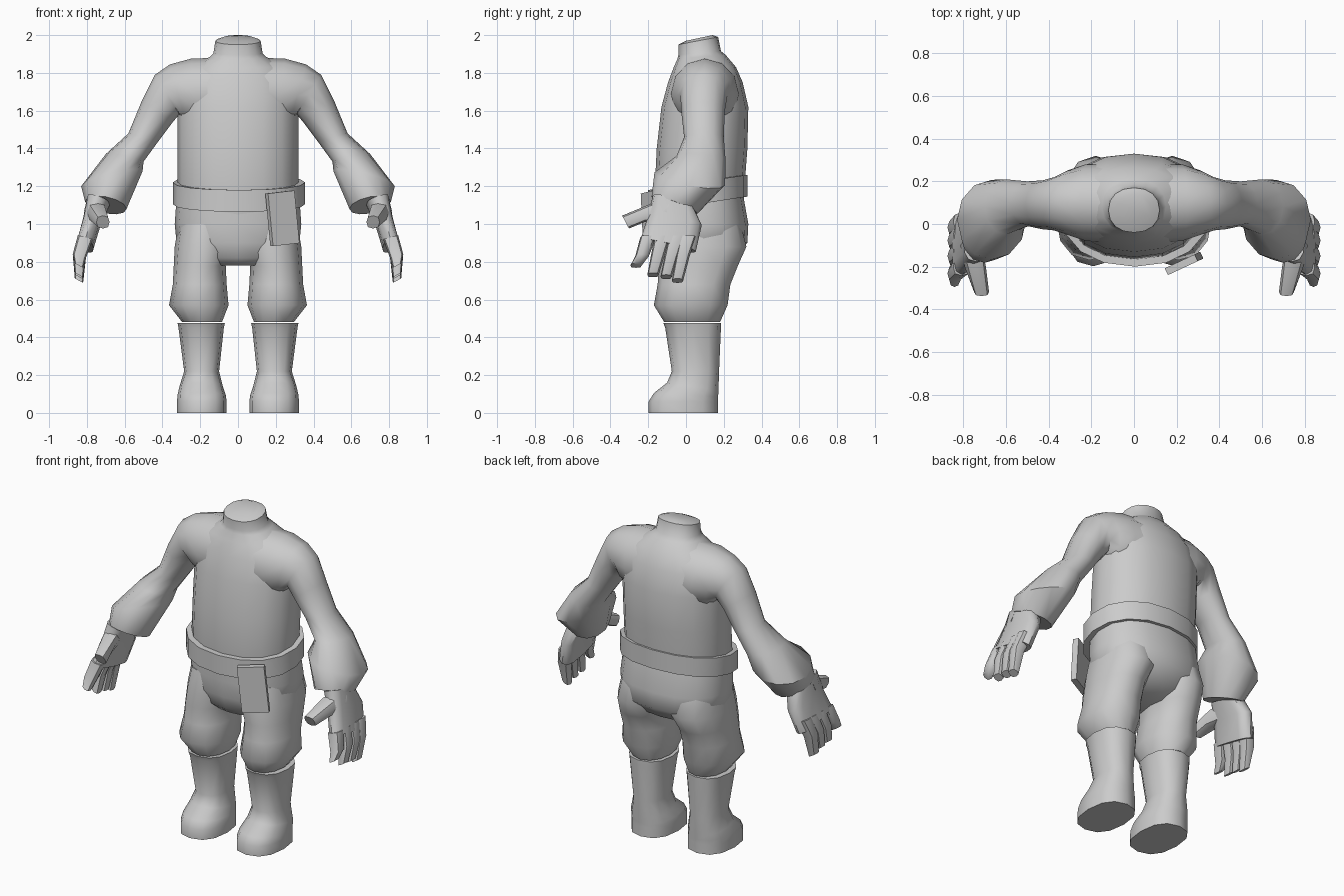
import bpy, bmesh, math
from mathutils import Vector

cube = bpy.data.objects.get("Cube")
if cube:
    bpy.data.objects.remove(cube, do_unlink=True)

grey = bpy.data.materials.new("plain_grey")
grey.use_nodes = True
grey.diffuse_color = (0.6, 0.6, 0.6, 1)
grey.node_tree.nodes["Principled BSDF"].inputs["Base Color"].default_value = (0.6, 0.6, 0.6, 1)


def finish(name, bm, mirror=False, angle=50):
    bmesh.ops.recalc_face_normals(bm, faces=bm.faces)
    mesh = bpy.data.meshes.new(name)
    bm.to_mesh(mesh)
    bm.free()
    mesh.materials.append(grey)
    obj = bpy.data.objects.new(name, mesh)
    bpy.context.collection.objects.link(obj)
    bpy.ops.object.select_all(action="DESELECT")
    obj.select_set(True)
    bpy.context.view_layer.objects.active = obj
    bpy.ops.object.shade_smooth_by_angle(angle=math.radians(angle))
    if mirror:
        obj.modifiers.new("mirror", "MIRROR").use_mirror_merge = False
    return obj


def loft(bm, rings, n=12, power=2.0, closed=False):
    """Skin rings of (centre, half-axis u, half-axis v)."""
    def bend(t):
        return math.copysign(abs(t) ** (2 / power), t) if abs(t) > 1e-6 else 0
    loops = []
    for c, u, v in rings:
        c, u, v = Vector(c), Vector(u), Vector(v)
        loops.append([bm.verts.new(c + u * bend(math.cos(a)) + v * bend(math.sin(a)))
                      for a in (math.tau * i / n for i in range(n))])
    pairs = list(zip(loops, loops[1:]))
    if closed:
        pairs.append((loops[-1], loops[0]))
    else:
        bm.faces.new(loops[0])
        bm.faces.new(loops[-1])
    for a, b in pairs:
        for i in range(n):
            j = (i + 1) % n
            bm.faces.new((a[i], a[j], b[j], b[i]))


def level(z, x0, x1, y0, y1, rise=0):
    """Horizontal ring from its extents; rise lifts the back."""
    return (((x0 + x1) / 2, (y0 + y1) / 2, z), ((x1 - x0) / 2, 0, 0), (0, (y1 - y0) / 2, rise))


def slanted(ox, oz, ix, iz, cy, w, tilt=0):
    """Limb ring from its outer and inner points, half depth and tilt."""
    t = math.radians(tilt)
    return (((ox + ix) / 2, cy, (oz + iz) / 2), ((ox - ix) / 2, 0, (oz - iz) / 2),
            (0, w * math.cos(t), w * math.sin(t)))


# Torso and neck
bm = bmesh.new()
loft(bm, [level(z, -w, w, y0, y1, r) for z, w, y0, y1, r in (
    (1.05, .30, -.15, .30, 0), (1.2, .32, -.165, .31, 0), (1.4, .32, -.155, .325, 0),
    (1.62, .32, -.13, .33, 0), (1.75, .31, -.095, .30, 0), (1.83, .24, -.065, .265, 0),
    (1.885, .15, -.045, .21, .01), (1.905, .13, -.04, .185, .01),
    (1.97, .12, -.04, .17, .02), (1.985, .08, 0, .14, .015))], 16, 2.2)
finish("torso", bm)

# Arms with gathered sleeves
bm = bmesh.new()
loft(bm, [slanted(*r) for r in (
    (0, 1.885, 0, 1.5, .1, .19), (.25, 1.875, .2, 1.5, .1, .18),
    (.36, 1.845, .27, 1.52, .1, .15), (.44, 1.79, .31, 1.58, .095, .125),
    (.51, 1.65, .345, 1.54, .09, .115), (.58, 1.48, .42, 1.44, .095, .105),
    (.70, 1.37, .5, 1.33, .08, .13, -5), (.83, 1.2, .505, 1.28, .02, .19, -10),
    (.81, 1.12, .59, 1.08, -.06, .13, -20))])
finish("arms", bm, True)

# Hands: palm, four fingers and a thumb
bm = bmesh.new()
loft(bm, [slanted(*r) for r in (
    (.80, 1.14, .68, 1.10, -.07, .11, -15), (.82, 1.03, .725, 1.0, -.06, .145, -8),
    (.855, .90, .765, .87, -.095, .15, -12))], 12, 2.8)
for base, tip, z in ((-.2, -.265, .78), (-.125, -.175, .73), (-.05, -.105, .72), (.012, -.045, .70)):
    mid = (base + tip) / 2
    loft(bm, [((.808, base, .93), (.04, 0, .01), (0, .042, 0)),
              ((.84, mid, .83), (.035, 0, .01), (0, .036, 0)),
              ((.842, tip, z), (.022, 0, .012), (0, .03, 0))], 8, 2.8)
loft(bm, [((.765, -.1, 1.07), (.05, 0, 0), (0, .02, .06)),
          ((.745, -.2, 1.06), (.05, 0, 0), (0, .02, .05)),
          ((.715, -.32, 1.01), (.035, 0, 0), (0, -.018, .034))], 8, 2.6)
finish("hands", bm, True)

# Trousers: seat and gathered legs
bm = bmesh.new()
loft(bm, [level(z, -w, w, y0, y1) for z, w, y0, y1 in (
    (1.14, .325, -.15, .305), (1.0, .335, -.15, .33), (.9, .325, -.145, .325),
    (.82, .24, -.12, .25), (.78, .15, -.08, .17))], 16, 2.3)
finish("trouser_seat", bm)
bm = bmesh.new()
loft(bm, [level(*r) for r in (
    (1.0, .03, .315, -.12, .29), (.88, .025, .335, -.145, .32), (.78, .065, .34, -.145, .275),
    (.68, .06, .345, -.15, .235), (.57, .05, .365, -.17, .22), (.48, .085, .295, -.115, .18))],
    12, 2.2)
finish("trouser_legs", bm, True)

# Boots
bm = bmesh.new()
loft(bm, [level(*r) for r in (
    (.475, .07, .32, -.12, .185), (.45, .075, .315, -.11, .185), (.22, .1, .285, -.075, .175),
    (.14, .08, .31, -.1, .172, -.02), (.095, .065, .32, -.17, .17, -.01),
    (.06, .06, .323, -.198, .17), (0, .06, .323, -.198, .17))], 12, 2.4)
finish("boots", bm, True)

# Belt, hanging lower at the front
bm = bmesh.new()
loft(bm, [level(z, -w, w + .01, y0, y1, .04) for z, w, y0, y1 in (
    (1.105, .345, -.2, .325), (1.22, .345, -.2, .325),
    (1.22, .31, -.165, .295), (1.105, .31, -.165, .295))], 16, 2.2, True)
finish("belt", bm, angle=35)

# Hanging flap on the belt
bm = bmesh.new()
bmesh.ops.create_cube(bm, size=1)
bmesh.ops.scale(bm, vec=(.155, .035, .28), verts=bm.verts)
flap = finish("belt_flap", bm, angle=30)
flap.location = (.235, -.185, 1.03)
flap.rotation_euler = (0, math.radians(-6), math.radians(25))
